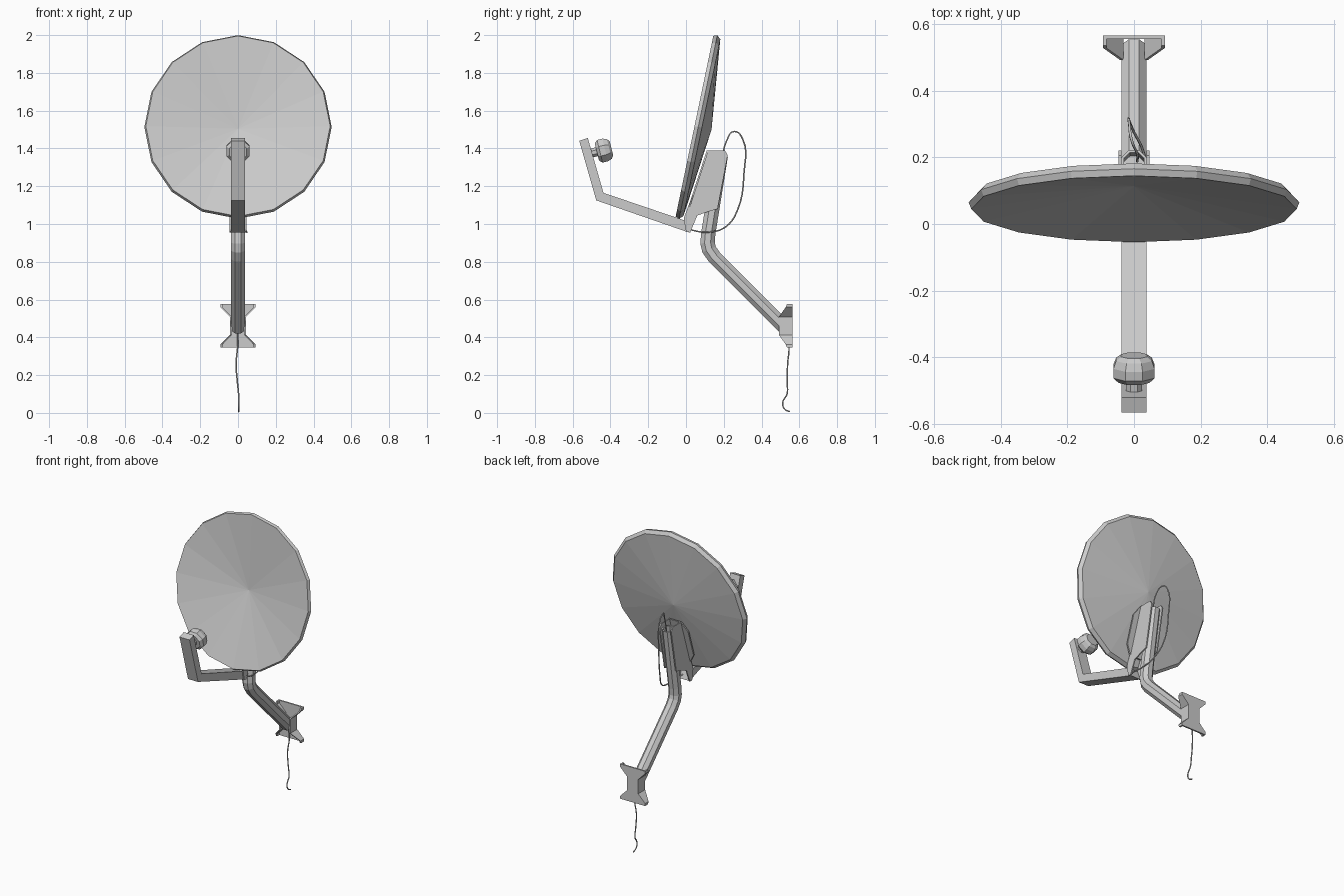
import bpy, bmesh, math
from mathutils import Vector

if "Cube" in bpy.data.objects:
    bpy.data.objects.remove(bpy.data.objects["Cube"])

GREY = bpy.data.materials.new("light_grey_metal")
GREY.diffuse_color = (0.6, 0.6, 0.6, 1)
GREY.use_nodes = True
GREY.node_tree.nodes["Principled BSDF"].inputs["Base Color"].default_value = GREY.diffuse_color


def finish(bm, name):
    bmesh.ops.recalc_face_normals(bm, faces=bm.faces[:])
    me = bpy.data.meshes.new(name)
    bm.to_mesh(me)
    bm.free()
    me.materials.append(GREY)
    ob = bpy.data.objects.new(name, me)
    bpy.context.collection.objects.link(ob)
    return ob


def skin(bm, rings):
    """Join successive closed rings of points; single-point rings become tips."""
    vs = [[bm.verts.new(p) for p in r] for r in rings]
    for a, b in zip(vs, vs[1:]):
        n = max(len(a), len(b))
        for k in range(n):
            quad = [a[k % len(a)], a[(k + 1) % len(a)], b[(k + 1) % len(b)], b[k % len(b)]]
            bm.faces.new(list(dict.fromkeys(quad)))
    for r in (vs[0], vs[-1]):
        if len(r) > 2:
            bm.faces.new(r)


def lathe(name, origin, axis, profile, n, phase=0.0):
    """Turn (radius, distance) pairs around an axis lying in the yz plane."""
    o, a = Vector(origin), Vector(axis).normalized()
    u = Vector((1, 0, 0))
    v = u.cross(a)
    rings = []
    for r, t in profile:
        angs = [phase + 2 * math.pi * k / n for k in range(n)] if r else [0]
        rings.append([o + a * t + (u * math.cos(w) + v * math.sin(w)) * r for w in angs])
    bm = bmesh.new()
    skin(bm, rings)
    return finish(bm, name)


def prism(bm, outline, x0, x1):
    """Extrude a (y, z) outline from x0 to x1."""
    skin(bm, [[Vector((x, y, z)) for y, z in outline] for x in (x0, x1)])


# Dish: shallow cone with a folded rim, tilted back
lathe("dish", (0, 0.045, 1.518), (0, 0.979, -0.204),
      [(0, 0.07), (0.488, 0), (0.496, 0.02), (0.478, 0.04), (0, 0.092)], 16)

# Receiver arm: bent square bar
bm = bmesh.new()
prism(bm, [(0.015, 0.955), (-0.01, 1.02), (-0.437, 1.165), (-0.52, 1.455),
           (-0.565, 1.44), (-0.475, 1.125)], -0.037, 0.037)
finish(bm, "receiver_arm")

# Receiver head on a short neck
AX = (0, 0.965, 0.24)
lathe("receiver_neck", (0, -0.515, 1.372), AX, [(0.026, 0), (0.026, 0.07)], 8, math.pi / 8)
lathe("receiver_head", (0, -0.472, 1.381), AX,
      [(0.05, 0), (0.067, 0.016), (0.067, 0.045), (0.058, 0.068), (0.042, 0.08)], 8, math.pi / 8)

# Bracket: two side plates and a wider flange against the dish
bm = bmesh.new()
side = [(0.11, 1.39), (0.205, 1.39), (0.221, 1.365), (0.167, 1.08), (0.115, 1.065),
        (0.06, 1.045), (0.022, 0.955), (0.0, 0.96), (-0.012, 1.03), (0.022, 1.12)]
for s in (-1, 1):
    prism(bm, side, s * 0.038, s * 0.046)
flange = [(0.046, 1.09), (0.085, 1.15), (0.085, 1.33), (0.046, 1.39)]
flange += [(-x, z) for x, z in reversed(flange)]
skin(bm, [[Vector((x, 0.022 + (z - 1.12) * 0.326 + d, z)) for x, z in flange] for d in (0, 0.01)])
finish(bm, "dish_bracket")

# Mast: bent octagonal tube, hollow at the top
path = [Vector((0, y, z)) for y, z in
        [(0.527, 0.448), (0.15, 0.825), (0.122, 0.865), (0.114, 0.9), (0.118, 0.95), (0.184, 1.36)]]
rings = []
for i, p in enumerate(path):
    d0 = (p - path[i - 1]).normalized() if i else None
    d1 = (path[i + 1] - p).normalized() if i + 1 < len(path) else None
    t = ((d0 or d1) + (d1 or d0)).normalized()
    v = Vector((1, 0, 0)).cross(t) / t.dot(d0 or d1)
    angs = [math.pi / 8 + math.pi / 4 * k for k in range(8)]
    rings.append([p + Vector((0.041 * math.cos(w), 0, 0)) + v * 0.041 * math.sin(w) for w in angs])
bm = bmesh.new()
skin(bm, rings)
bmesh.ops.recalc_face_normals(bm, faces=bm.faces[:])
top = max(bm.faces, key=lambda f: f.calc_center_median().z)
bmesh.ops.inset_region(bm, faces=[top], thickness=0.008, depth=0)
bmesh.ops.inset_region(bm, faces=[top], thickness=0.001, depth=-0.06)
finish(bm, "mast")

# Wall plate: waisted back plate with forward side flanges
half = [(0.093, 0.577), (0.093, 0.56), (0.042, 0.508), (0.042, 0.413), (0.093, 0.362), (0.093, 0.345)]
fronts = [0.535, 0.528, 0.492, 0.492, 0.528, 0.535]
outline = half + [(-x, z) for x, z in reversed(half)]
bm = bmesh.new()
skin(bm, [[Vector((x, y, z)) for x, z in outline] for y in (0.555, 0.565)])
for s in (-1, 1):
    rings = []
    for (x, z), y in zip(half, fronts):
        rings.append([Vector((s * (x - dx), yy, z))
                      for dx, yy in ((0, y), (0.01, y), (0.01, 0.557), (0, 0.557))])
    skin(bm, rings)
finish(bm, "wall_plate")


# Cables: thin round curves
def cable(name, pts):
    cu = bpy.data.curves.new(name, 'CURVE')
    cu.dimensions = '3D'
    cu.bevel_depth = 0.004
    cu.bevel_resolution = 1
    cu.resolution_u = 5
    cu.use_fill_caps = True
    sp = cu.splines.new('BEZIER')
    sp.bezier_points.add(len(pts) - 1)
    for b, p in zip(sp.bezier_points, pts):
        b.co = p
        b.handle_left_type = b.handle_right_type = 'AUTO'
    cu.materials.append(GREY)
    ob = bpy.data.objects.new(name, cu)
    bpy.context.collection.objects.link(ob)
    bpy.context.view_layer.objects.active = ob
    ob.select_set(True)
    bpy.ops.object.convert(target='MESH')
    ob.select_set(False)


cable("upper_cable", [(0.015, -0.01, 0.985), (0.04, 0.04, 0.966), (0.046, 0.12, 0.957),
                      (0.03, 0.21, 0.985), (0.0, 0.275, 1.08), (-0.014, 0.307, 1.27),
                      (-0.014, 0.3, 1.45), (-0.008, 0.255, 1.49), (0.008, 0.215, 1.44),
                      (0.01, 0.188, 1.33)])
cable("lower_cable", [(0, 0.53, 0.42), (-0.002, 0.545, 0.35), (-0.01, 0.538, 0.26),
                      (-0.003, 0.536, 0.16), (0.003, 0.535, 0.1), (0.004, 0.512, 0.055),
                      (0.004, 0.522, 0.02), (0.004, 0.55, 0.006)])
